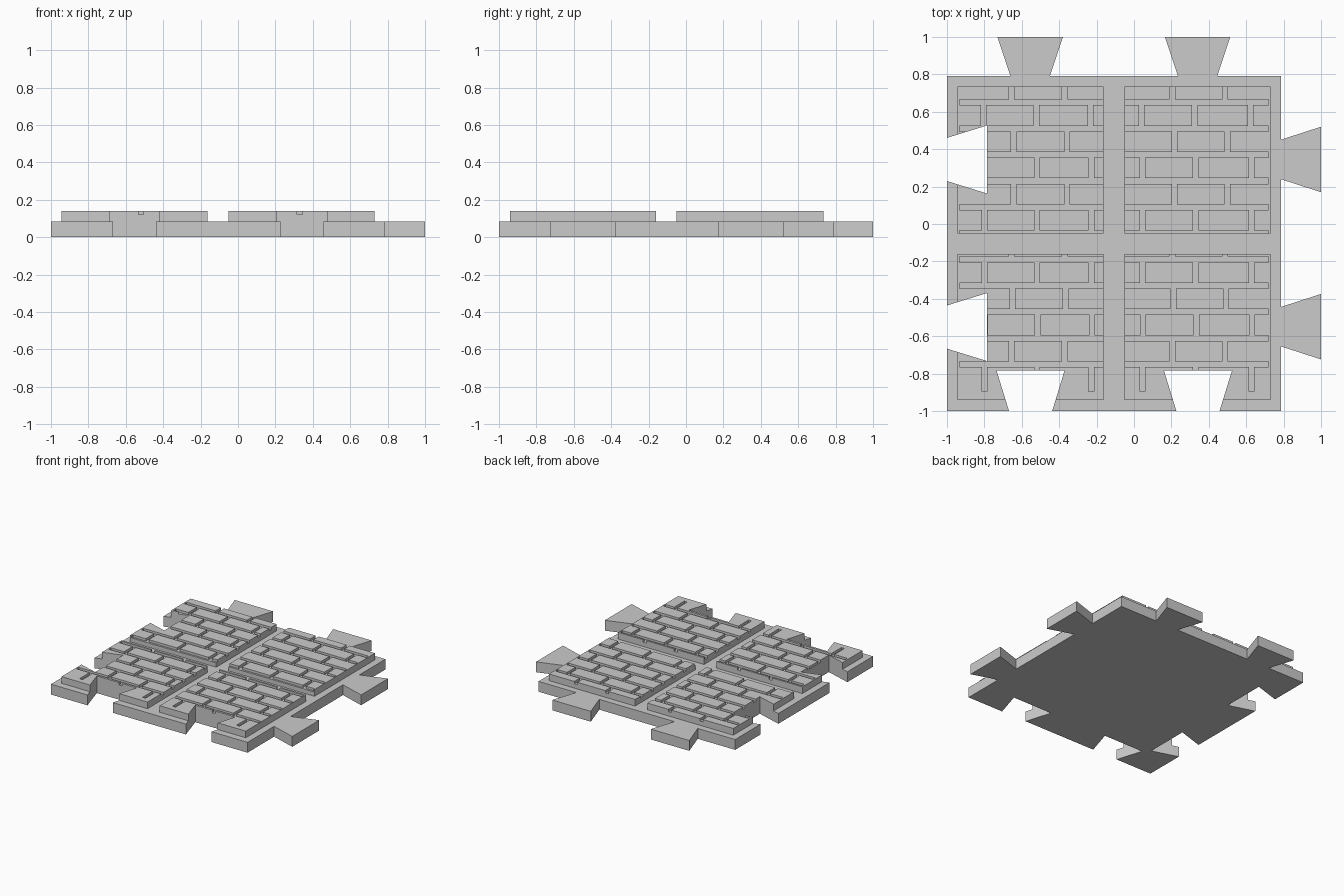
import bpy, bmesh

if "Cube" in bpy.data.objects:
    bpy.data.objects.remove(bpy.data.objects["Cube"])

stone = bpy.data.materials.new("stone grey")
stone.use_nodes = True
grey = (0.6, 0.6, 0.6, 1)
stone.diffuse_color = grey
stone.node_tree.nodes["Principled BSDF"].inputs["Base Color"].default_value = grey

BASE_TOP, BLOCK_TOP, GROOVE_FLOOR = 0.085, 0.14, 0.12


def prisms(name, outlines, z0, z1):
    """One object holding an upright prism for each outline."""
    bm = bmesh.new()
    for outline in outlines:
        face = bm.faces.new([bm.verts.new((x, y, z0)) for x, y in outline])
        made = bmesh.ops.extrude_face_region(bm, geom=[face])["geom"]
        top = [v for v in made if isinstance(v, bmesh.types.BMVert)]
        bmesh.ops.translate(bm, verts=top, vec=(0, 0, z1 - z0))
    bmesh.ops.recalc_face_normals(bm, faces=bm.faces)
    mesh = bpy.data.meshes.new(name)
    bm.to_mesh(mesh)
    bm.free()
    mesh.materials.append(stone)
    obj = bpy.data.objects.new(name, mesh)
    bpy.context.collection.objects.link(obj)
    return obj


def rect(x0, x1, y0, y1):
    return [(x0, y0), (x1, y0), (x1, y1), (x0, y1)]


def dovetail(centre, a, half_a, b, half_b, along_x):
    """Trapezoid across an edge, half_a wide at a and half_b wide at b."""
    pts = [(centre - half_a, a), (centre + half_a, a),
           (centre + half_b, b), (centre - half_b, b)]
    return pts if along_x else [(y, x) for x, y in pts]


def carve(obj, cutters):
    """Cut with each cutter and keep the resulting mesh."""
    for cutter in cutters:
        mod = obj.modifiers.new("cut", "BOOLEAN")
        mod.operation, mod.solver, mod.object = "DIFFERENCE", "EXACT", cutter
    graph = bpy.context.evaluated_depsgraph_get()
    mesh = bpy.data.meshes.new_from_object(obj.evaluated_get(graph))
    obj.modifiers.clear()
    obj.data = mesh


# Dovetail sockets on the front and right-hand edges
sockets = prisms("socket_cutter",
                 [dovetail(c, -1.05, 0.1, -0.783, 0.182, True) for c in (-0.553, 0.342)]
                 + [dovetail(c, -1.05, 0.1, -0.785, 0.182, False) for c in (-0.551, 0.345)],
                 -0.1, 0.3)

# Mortar grooves between the brick courses
PITCH, GAP, FIRST = 0.14, 0.03, 0.665
courses = prisms("course_cutter",
                 [rect(-0.932, 0.72, FIRST - PITCH * i - GAP, FIRST - PITCH * i)
                  for i in range(11)], GROOVE_FLOOR, 0.2)

# Upright joints, staggered from course to course
even_joints = (-0.655, -0.37, 0.205, 0.487)
odd_joints = (-0.8, -0.518, -0.228, 0.045, 0.33, 0.628)
shift = {1: -0.005, 2: 0.012, 4: 0.012, 8: 0.005, 9: 0.003}
joint_outlines = []
for row in range(12):
    top = FIRST - PITCH * (row - 1) - GAP / 2
    low = -0.895 if row == 11 else top - PITCH + 0.002
    for x in odd_joints if row % 2 else even_joints:
        x += shift.get(row, 0)
        joint_outlines.append(rect(x - 0.014, x + 0.014, low, top))
joints = prisms("joint_cutter", joint_outlines, GROOVE_FLOOR, 0.2)

# Base plate
base = prisms("base_plate", [rect(-1, 0.787, -1, 0.79)], 0, BASE_TOP)
carve(base, [sockets])

# Four raised brick panels
sides = {"right": (-0.945, -0.163), "left": (-0.052, 0.73)}
ends = {"back": (-0.05, 0.735), "front": (-0.942, -0.16)}
for end, (y0, y1) in ends.items():
    for side, (x0, x1) in sides.items():
        panel = prisms(f"brick_panel_{end}_{side}", [rect(x0, x1, y0, y1)],
                       BASE_TOP, BLOCK_TOP)
        carve(panel, [sockets, courses, joints])

# Dovetail tabs on the back and left-hand edges
for i, c in enumerate((-0.555, 0.34)):
    prisms(f"back_tab_{i + 1}", [dovetail(c, 0.79, 0.105, 1, 0.175, True)], 0, BASE_TOP)
for i, c in enumerate((-0.549, 0.345)):
    prisms(f"left_tab_{i + 1}", [dovetail(c, 0.787, 0.106, 1, 0.175, False)], 0, BASE_TOP)

for cutter in (sockets, courses, joints):
    bpy.data.objects.remove(cutter)
